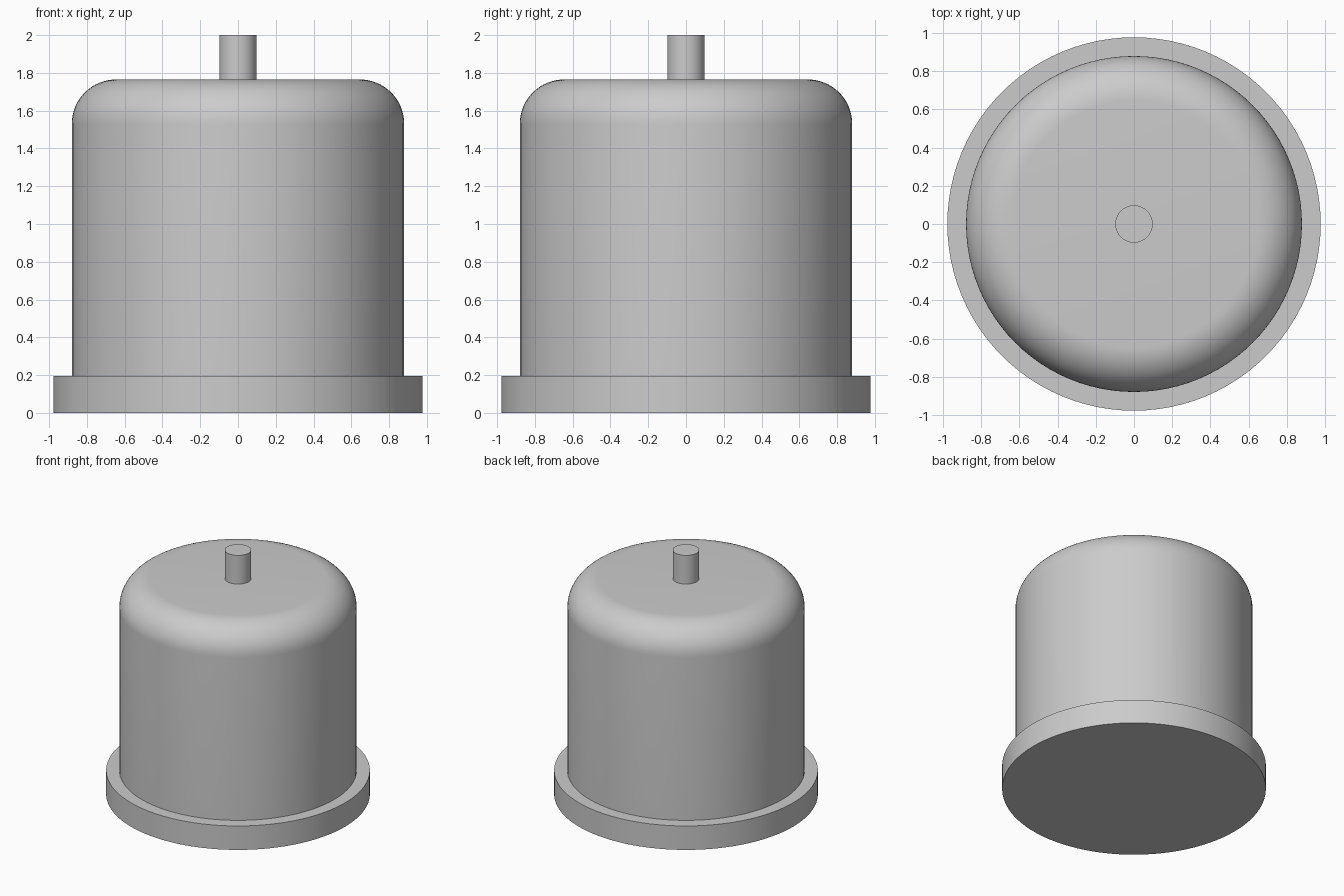
import bpy, bmesh, math

if "Cube" in bpy.data.objects:
    bpy.data.objects.remove(bpy.data.objects["Cube"])

grey = bpy.data.materials.new("light grey")
grey.diffuse_color = (0.6, 0.6, 0.6, 1)
grey.use_nodes = True
grey.node_tree.nodes["Principled BSDF"].inputs["Base Color"].default_value = grey.diffuse_color


def lathe(name, profile, steps=96):
    """Spin a closed (radius, z) profile around the z axis."""
    bm = bmesh.new()
    verts = [bm.verts.new((r, 0, z)) for r, z in profile]
    edges = [bm.edges.new(p) for p in zip(verts, verts[1:])]
    bmesh.ops.spin(bm, geom=verts + edges, cent=(0, 0, 0), axis=(0, 0, 1),
                   angle=2 * math.pi, steps=steps, use_duplicate=False)
    bmesh.ops.remove_doubles(bm, verts=bm.verts, dist=1e-5)
    bmesh.ops.recalc_face_normals(bm, faces=bm.faces)
    mesh = bpy.data.meshes.new(name)
    bm.to_mesh(mesh)
    bm.free()
    mesh.materials.append(grey)
    obj = bpy.data.objects.new(name, mesh)
    bpy.context.collection.objects.link(obj)
    bpy.ops.object.select_all(action='DESELECT')
    obj.select_set(True)
    bpy.context.view_layer.objects.active = obj
    bpy.ops.object.shade_smooth_by_angle(angle=math.radians(30))
    return obj


# Wide flange at the bottom
lathe("base_flange", [(0, 0), (0.978, 0), (0.978, 0.196), (0, 0.196)])

# Drum with a rounded shoulder
R, TOP, FILLET = 0.88, 1.765, 0.235
shoulder = [(R - FILLET + FILLET * math.cos(a), TOP - FILLET + FILLET * math.sin(a))
            for a in (math.radians(90 * i / 16) for i in range(17))]
lathe("drum_body", [(0, 0.19), (R, 0.19)] + shoulder + [(0, TOP)])

# Short shaft on top
lathe("top_shaft", [(0, 1.75), (0.098, 1.75), (0.098, 2.0), (0, 2.0)], steps=48)
